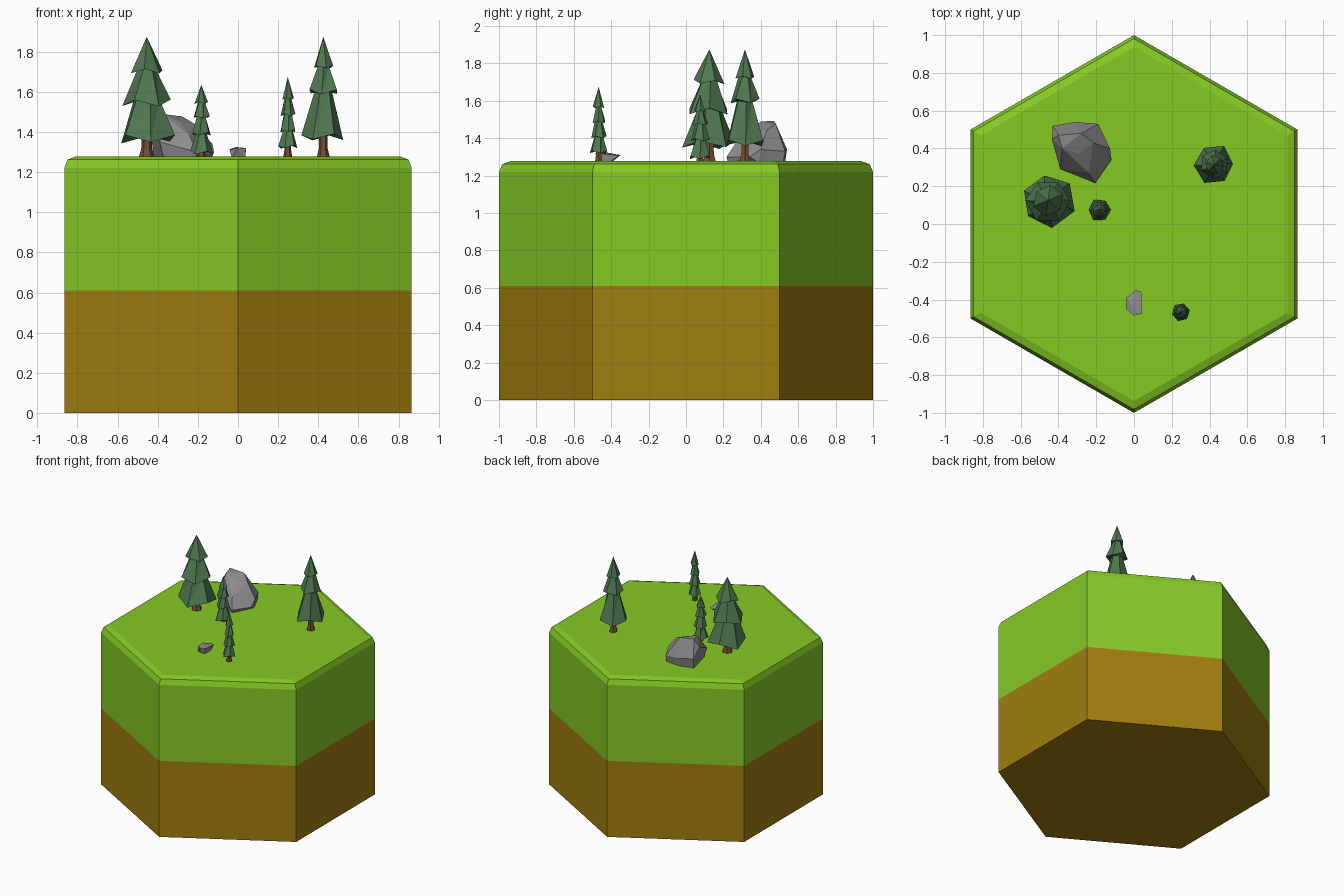
import bpy, bmesh, math, random

if "Cube" in bpy.data.objects:
    bpy.data.objects.remove(bpy.data.objects["Cube"])

random.seed(4)
TOP = 1.277  # height of the grass surface


def lin(c):
    c /= 255
    return c / 12.92 if c <= 0.04045 else ((c + 0.055) / 1.055) ** 2.4


def material(name, r, g, b):
    m = bpy.data.materials.new(name)
    m.diffuse_color = (lin(r), lin(g), lin(b), 1)
    m.use_nodes = True
    m.node_tree.nodes["Principled BSDF"].inputs["Base Color"].default_value = m.diffuse_color
    return m


GRASS = material("grass green", 134, 202, 37)
DIRT = material("earth brown", 160, 125, 15)
LEAF = material("pine green", 80, 120, 80)
BARK = material("bark brown", 118, 76, 48)
STONE = material("stone grey", 142, 140, 142)


def finish(bm, name, *mats):
    bmesh.ops.recalc_face_normals(bm, faces=bm.faces)
    me = bpy.data.meshes.new(name)
    bm.to_mesh(me)
    bm.free()
    for m in mats:
        me.materials.append(m)
    ob = bpy.data.objects.new(name, me)
    bpy.context.collection.objects.link(ob)
    return ob


def loft(bm, rings):
    """Join rings of points with faces; a one-point ring is an apex."""
    vs = [[bm.verts.new(p) for p in ring] for ring in rings]
    for a, b in zip(vs, vs[1:]):
        n = len(a)
        for i in range(n):
            j = (i + 1) % n
            if len(b) == 1:
                bm.faces.new((a[i], a[j], b[0]))
            else:
                bm.faces.new((a[i], a[j], b[j]))
                bm.faces.new((a[i], b[j], b[i]))
    bm.faces.new(vs[0][::-1])
    if len(vs[-1]) > 1:
        bm.faces.new(vs[-1])


def ring(cx, cy, r, z, turn=0, wobble=0, n=6, dz=0):
    pts = []
    for i in range(n):
        a = math.radians(turn + 360 * i / n)
        q = r * (1 + random.uniform(-wobble, wobble))
        h = z + (dz if i % 2 else -dz) * random.uniform(0.5, 1)
        pts.append((cx + q * math.cos(a), cy + q * math.sin(a), h))
    return pts


# Hexagonal ground block: earth below, grass above with a rounded rim
bm = bmesh.new()
k = 1 / math.cos(math.pi / 6)
profile = [(0.866, 0), (0.866, 0.61), (0.866, 1.22), (0.85, 1.262), (0.812, TOP)]
loft(bm, [ring(0, 0, a * k, z, 30) for a, z in profile])
bmesh.ops.dissolve_limit(bm, angle_limit=0.01, verts=bm.verts, 
                         edges=[e for e in bm.edges
                                if abs(e.verts[0].co.z - e.verts[1].co.z) > 0.001])
for f in bm.faces:
    f.material_index = 1 if f.calc_center_median().z < 0.61 else 0
finish(bm, "ground_block", GRASS, DIRT)


def pine(name, x, y, turn, trunk_r, apex, tiers):
    """tiers: (skirt radius, skirt z, neck radius, neck z) from the bottom up."""
    bm = bmesh.new()
    z0 = tiers[0][1]
    loft(bm, [ring(x, y, trunk_r, TOP - 0.01), ring(x, y, trunk_r * 0.65, TOP + 0.04),
              ring(x, y, trunk_r * 0.6, z0 + 0.04)])
    finish(bm, name + "_trunk", BARK)
    bm = bmesh.new()
    rings = [ring(x, y, tiers[0][0] * 0.4, z0 + 0.01, turn)]
    for i, (r, z, nr, nz) in enumerate(tiers):
        t = turn + 22 * i
        rings.append(ring(x, y, r, z, t, 0.07, dz=r * 0.17))
        if nr:
            rings.append(ring(x, y, nr, nz, t + 8, 0.1))
    rings.append([(x, y, apex)])
    loft(bm, rings)
    finish(bm, name + "_foliage", LEAF)


pine("large_left_pine", -0.455, 0.125, 38, 0.042, 1.875,
     [(0.142, 1.367, 0.068, 1.565), (0.115, 1.545, 0.042, 1.715), (0.08, 1.70, 0, 0)])
pine("large_right_pine", 0.425, 0.315, 2, 0.034, 1.875,
     [(0.105, 1.375, 0.045, 1.60), (0.078, 1.60, 0.032, 1.73), (0.05, 1.725, 0, 0)])
pine("small_left_pine", -0.183, 0.075, 0, 0.024, 1.635,
     [(0.059, 1.298, 0.026, 1.40), (0.050, 1.39, 0.022, 1.485),
      (0.042, 1.475, 0.018, 1.55), (0.032, 1.545, 0, 0)])
pine("small_front_pine", 0.248, -0.467, 12, 0.024, 1.675,
     [(0.049, 1.325, 0.024, 1.41), (0.042, 1.405, 0.02, 1.495),
      (0.037, 1.485, 0.016, 1.575), (0.030, 1.565, 0, 0)])


def rock(name, pts):
    bm = bmesh.new()
    for p in pts:
        bm.verts.new(p)
    res = bmesh.ops.convex_hull(bm, input=bm.verts)
    junk = {v for v in res["geom_interior"] + res["geom_unused"]
            if isinstance(v, bmesh.types.BMVert)}
    bmesh.ops.delete(bm, geom=list(junk), context='VERTS')
    bmesh.ops.dissolve_limit(bm, angle_limit=math.radians(9),
                             verts=bm.verts, edges=bm.edges)
    finish(bm, name, STONE)


# Boulder: wide waist, high ridge towards the back left
rock("boulder", [
    (-0.42, 0.50, 1.27), (-0.31, 0.53, 1.27), (-0.19, 0.52, 1.27), (-0.13, 0.39, 1.27),
    (-0.21, 0.225, 1.27), (-0.37, 0.30, 1.27),
    (-0.43, 0.52, 1.36), (-0.31, 0.54, 1.34), (-0.19, 0.53, 1.33), (-0.127, 0.40, 1.34),
    (-0.12, 0.34, 1.30), (-0.205, 0.217, 1.30), (-0.39, 0.29, 1.35), (-0.435, 0.45, 1.43),
    (-0.40, 0.47, 1.492), (-0.38, 0.40, 1.49), (-0.28, 0.48, 1.478), (-0.215, 0.43, 1.44),
    (-0.29, 0.37, 1.45), (-0.24, 0.27, 1.38)])

# Little half-buried stone
rock("small_stone", [
    (-0.03, -0.40, 1.27), (-0.03, -0.46, 1.27), (0.035, -0.47, 1.27), (0.035, -0.41, 1.27),
    (-0.04, -0.39, 1.315), (-0.042, -0.45, 1.31), (0.0, -0.485, 1.322), (0.04, -0.475, 1.32),
    (0.04, -0.36, 1.308), (0.01, -0.35, 1.31), (-0.01, -0.43, 1.325)])
